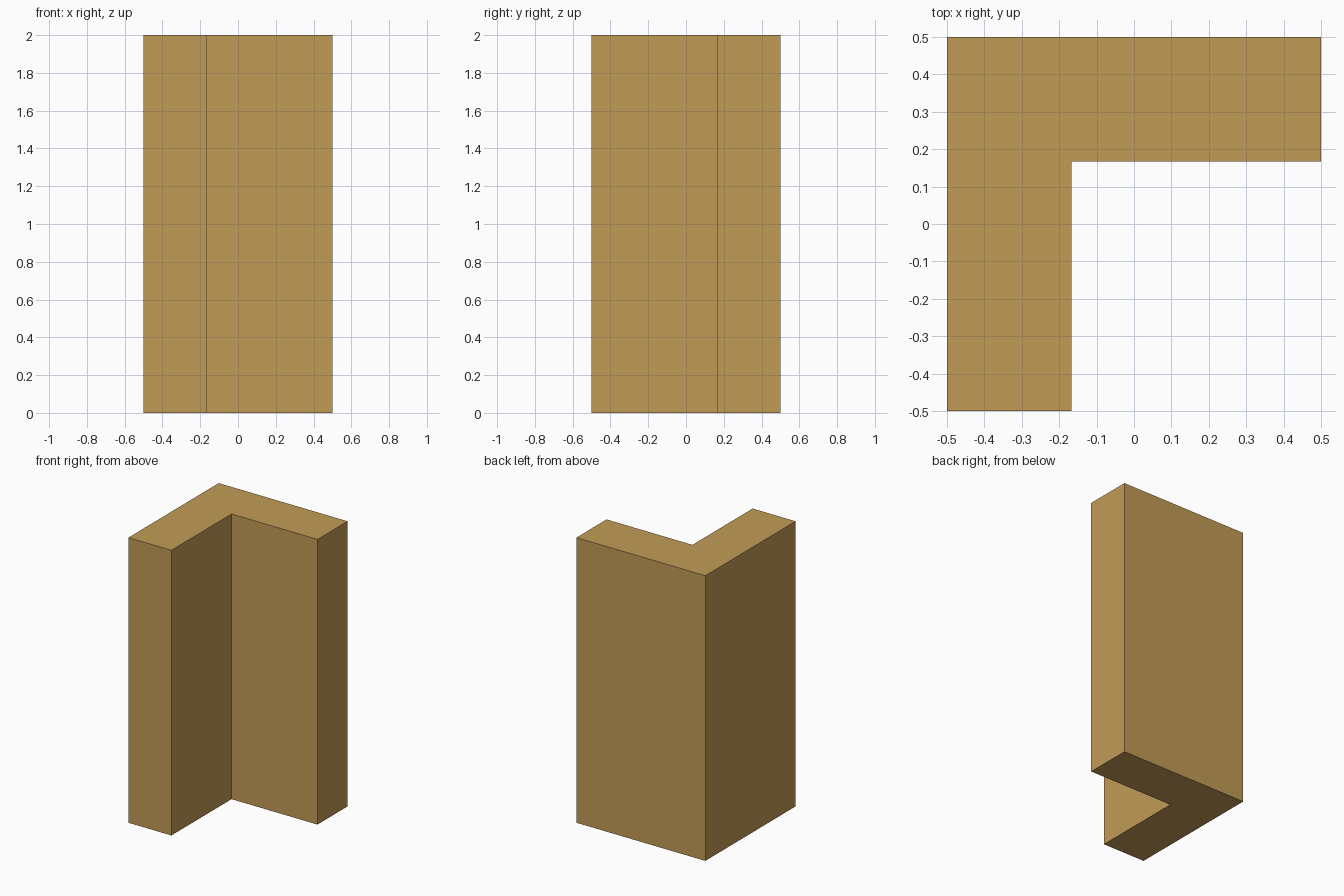
import bpy, bmesh

if "Cube" in bpy.data.objects:
    bpy.data.objects.remove(bpy.data.objects["Cube"])

HEIGHT = 2.0
OUT = 0.5      # half width of the outer square
INN = 1 / 6    # inner corner offset (legs are a third of the width)

# L-shaped cross-section, counter-clockwise from above
profile = [(-OUT, -OUT), (-INN, -OUT), (-INN, INN),
           (OUT, INN), (OUT, OUT), (-OUT, OUT)]

# Corner post: profile extruded straight up
bm = bmesh.new()
base = bm.faces.new([bm.verts.new((x, y, 0)) for x, y in profile])
top = bmesh.ops.extrude_face_region(bm, geom=[base], use_keep_orig=True)["geom"]
bmesh.ops.translate(bm, vec=(0, 0, HEIGHT),
                    verts=[v for v in top if isinstance(v, bmesh.types.BMVert)])
bmesh.ops.recalc_face_normals(bm, faces=bm.faces)

mesh = bpy.data.meshes.new("corner_post")
bm.to_mesh(mesh)
bm.free()
post = bpy.data.objects.new("corner_post", mesh)
bpy.context.collection.objects.link(post)

# Tan wood colour
tan = bpy.data.materials.new("tan")
tan.diffuse_color = (0.54, 0.33, 0.095, 1)
tan.use_nodes = True
tan.node_tree.nodes["Principled BSDF"].inputs["Base Color"].default_value = tan.diffuse_color
mesh.materials.append(tan)
